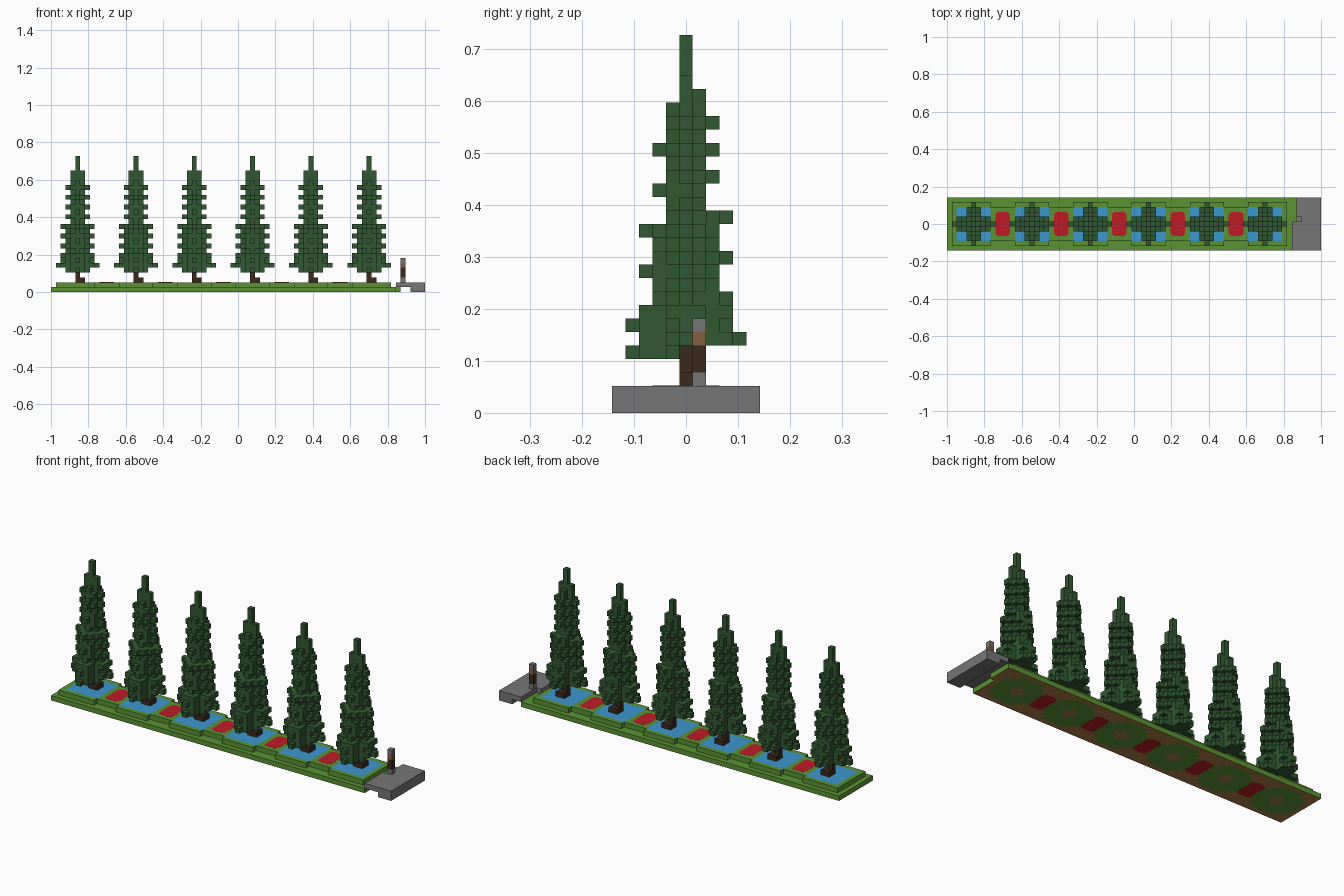
import bpy
import bmesh
from mathutils import Vector

if "Cube" in bpy.data.objects:
    bpy.data.objects.remove(bpy.data.objects["Cube"], do_unlink=True)

U = 2 / 77                      # edge of one block
TREES = range(5, 66, 12)        # block columns holding a tree
BEDS = range(11, 60, 12)        # block columns holding a flower bed
DIRS = [Vector(d) for d in ((1, 0, 0), (-1, 0, 0), (0, 1, 0),
                            (0, -1, 0), (0, 0, 1), (0, 0, -1))]


def material(name, r, g, b):
    m = bpy.data.materials.new(name)
    colour = [(c / 255) ** 2.2 for c in (r, g, b)] + [1]
    m.diffuse_color = colour
    m.use_nodes = True
    m.node_tree.nodes["Principled BSDF"].inputs["Base Color"].default_value = colour
    return m


GRASS = material("grass green", 92, 145, 55)
LEAF = material("needle green", 53, 89, 53)
BARK = material("dark bark", 62, 46, 34)
WOOD = material("brown wood", 130, 95, 68)
WATER = material("pool blue", 62, 152, 208)
RED = material("flower red", 188, 33, 45)
STONE = material("stone grey", 117, 117, 117)
DIRT = material("earth brown", 172, 124, 75)


def block_mesh(name, cells, mats, rule=lambda c, d: 0):
    """Skin a set of blocks with outer faces only; rule picks each face's material."""
    bm = bmesh.new()
    for cell in cells:
        centre = Vector(cell)
        for d in DIRS:
            if tuple(int(v) for v in centre + d) in cells:
                continue
            a = Vector((d.y, d.z, d.x))
            b = d.cross(a)
            mid = centre + d / 2
            corners = (mid - a / 2 - b / 2, mid + a / 2 - b / 2,
                       mid + a / 2 + b / 2, mid - a / 2 + b / 2)
            f = bm.faces.new([bm.verts.new(p * U) for p in corners])
            f.material_index = rule(cell, d)
    bmesh.ops.remove_doubles(bm, verts=bm.verts, dist=U / 100)
    bmesh.ops.recalc_face_normals(bm, faces=bm.faces)
    mesh = bpy.data.meshes.new(name)
    bm.to_mesh(mesh)
    bm.free()
    for m in mats:
        mesh.materials.append(m)
    return mesh


def place(name, mesh, i=0, j=0, k=0):
    ob = bpy.data.objects.new(name, mesh)
    ob.location = (-1 + (i + 0.5) * U, (j - 5) * U, (k + 0.5) * U)
    bpy.context.collection.objects.link(ob)
    return ob


def box(x, y, z):
    return {(i, j, k) for i in range(*x) for j in range(*y) for k in range(*z)}


# Planted base: wide lower course, stepped upper course
def tree_gap(i):
    return min((i - t for t in TREES), key=abs)


def base_rule(cell, d):
    i, j, k = cell
    dx, dy = abs(tree_gap(i)), abs(j - 5)
    if d.z > 0 and k == 1 and max(dx, dy) <= 3:
        return 1
    if d.z < 0 and k == 0:
        return 0 if max(dx, dy) <= 4 and 1 < dx + dy <= 6 else 2
    return 0


base = box((0, 71), (0, 11), (0, 1)) | box((71, 72), (6, 11), (0, 1))
base |= {c for c in box((1, 70), (1, 10), (1, 2))
         if abs(c[1] - 5) <= 3 or abs(tree_gap(c[0])) <= 3 or c[0] in (1, 69)}
place("planted_base", block_mesh("planted_base", base, [GRASS, WATER, DIRT], base_rule))

# Flower beds: thin plates with cut corners, showing above and below
bm = bmesh.new()
outline = [(1, 2.5), (1.5, 2)]
ring = []
for sx, sy in ((1, 1), (1, -1), (-1, -1), (-1, 1)):
    pts = outline if sx * sy > 0 else outline[::-1]
    ring += [bm.verts.new((x * sx * U, y * sy * U, 0.0004)) for x, y in pts]
top = bm.faces.new(ring)
copy = bmesh.ops.extrude_face_region(bm, geom=[top])
for v in copy["geom"]:
    if isinstance(v, bmesh.types.BMVert):
        v.co.z = -0.0004
bmesh.ops.recalc_face_normals(bm, faces=bm.faces)
bed_mesh = bpy.data.meshes.new("flower_bed")
bm.to_mesh(bed_mesh)
bm.free()
bed_mesh.materials.append(RED)
for n, b in enumerate(BEDS):
    place(f"flower_bed_{n + 1}", bed_mesh, b, 5, 1.5)
    place(f"flower_bed_underside_{n + 1}", bed_mesh, b, 5, -0.5)

# Conifer: tapering layers with staggered branch tips
SIDES = (21, 19, 17, 15, 13, 11, 9, 5)
BACK = (21, 19, 17, 14, 11, 8, 5)
FRONT = (19, 16, 13, 10, 6)


def layer(limit, spread, k):
    """Rounded cross of blocks that leaves the four corners open."""
    return {(x, y, k) for x in range(-limit, limit + 1) for y in range(-limit, limit + 1)
            if abs(x) + abs(y) <= spread and min(abs(x), abs(y)) <= 1}


leaves = {(x, y, 4) for x in range(-2, 3) for y in range(-4, 0)
          if abs(x) + abs(y) <= 4 and (abs(x) < 2 or y == -1)}
for k in range(5, 23):
    odd = k % 2
    if k < 8:
        leaves |= layer(3, 3 + odd, k)
        tip = 4
    elif k < 14:
        leaves |= layer(2, 2 + odd, k)
        tip = 3
    else:
        leaves |= layer(1, 1 + odd, k)
        tip = 3 if k == 14 else 2
    for dx, dy, rows in ((1, 0, SIDES), (-1, 0, SIDES), (0, 1, BACK), (0, -1, FRONT)):
        if k in rows:
            leaves |= {(dx * s, dy * s, k) for s in range(1, tip + 1)}
            # broaden the branch behind its tip
            n = tip - 1
            leaves |= {(dx * n + dy * s, dy * n + dx * s, k) for s in (-1, 1)}
leaves |= {(0, 1, 23)} | {(x, 0, k) for x in (-1, 1) for k in (23, 24)}
leaves |= {(0, 0, k) for k in range(5, 28)}
leaf_mesh = block_mesh("conifer_leaves", leaves, [LEAF])

# Trunk with a spread of roots at the foot
trunk = {(0, 0, k) for k in (2, 3, 4)} | box((0, 2), (0, 2), (2, 3))
trunk_mesh = block_mesh("conifer_trunk", trunk, [BARK])
for n, t in enumerate(TREES):
    place(f"conifer_leaves_{n + 1}", leaf_mesh, t, 5)
    place(f"conifer_trunk_{n + 1}", trunk_mesh, t, 5)

# Stone landing with an open underside beside the base
landing = box((72, 77), (0, 11), (1, 2)) | box((71, 72), (0, 6), (1, 2))
landing |= box((74, 77), (0, 11), (0, 1))
place("stone_landing", block_mesh("stone_landing", landing, [STONE]))

# Banded post on the landing
BANDS = [0, 1, 1, 2, 0]
post = box((0, 1), (0, 1), (0, 5))
place("banded_post", block_mesh("banded_post", post, [STONE, BARK, WOOD],
                                lambda c, d: BANDS[c[2]]), 72, 6, 2)
